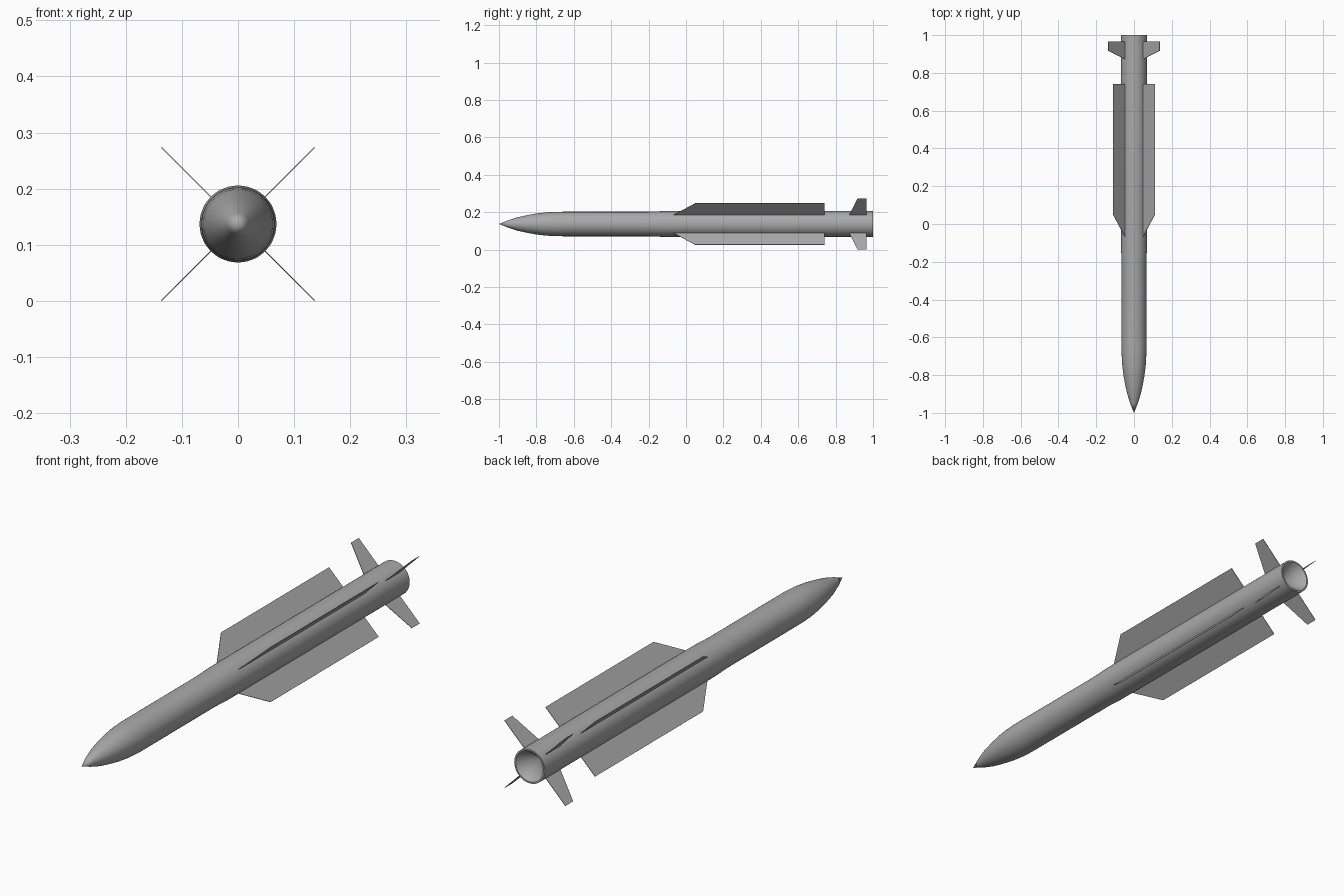
import bpy, bmesh, math
from mathutils import Vector

if "Cube" in bpy.data.objects:
    bpy.data.objects.remove(bpy.data.objects["Cube"])

AXIS_Z = 0.137
SEG = 48

grey = bpy.data.materials.new("light grey paint")
grey.diffuse_color = (0.40, 0.40, 0.40, 1)
grey.use_nodes = True
grey.node_tree.nodes["Principled BSDF"].inputs["Base Color"].default_value = grey.diffuse_color


def finish(name, bm):
    bmesh.ops.recalc_face_normals(bm, faces=bm.faces)
    me = bpy.data.meshes.new(name)
    bm.to_mesh(me)
    bm.free()
    ob = bpy.data.objects.new(name, me)
    bpy.context.collection.objects.link(ob)
    me.materials.append(grey)
    return ob


def lathe(name, profile):
    """Revolve (y, radius) points about the long axis."""
    bm = bmesh.new()
    pts = [bm.verts.new((r, y, 0)) for y, r in profile]
    edges = [bm.edges.new(p) for p in zip(pts, pts[1:])]
    bmesh.ops.spin(bm, geom=pts + edges, cent=(0, 0, 0), axis=(0, 1, 0),
                   angle=math.tau, steps=SEG, use_merge=True)
    bmesh.ops.remove_doubles(bm, verts=bm.verts, dist=1e-5)
    bmesh.ops.translate(bm, verts=bm.verts, vec=(0, 0, AXIS_Z))
    ob = finish(name, bm)
    bpy.ops.object.select_all(action='DESELECT')
    ob.select_set(True)
    bpy.context.view_layer.objects.active = ob
    bpy.ops.object.shade_smooth_by_angle(angle=math.radians(30))
    return ob


def fin(name, outline, angle, thick):
    """Thin plate from a (y, radius) outline, turned about the long axis."""
    d = Vector((math.cos(angle), 0, math.sin(angle)))
    n = Vector((-math.sin(angle), 0, math.cos(angle))) * thick / 2
    bm = bmesh.new()
    sides = []
    for s in (-1, 1):
        sides.append([bm.verts.new(d * r + Vector((0, y, AXIS_Z)) + n * s)
                      for y, r in outline])
        bm.faces.new(sides[-1])
    a, b = sides
    for i in range(len(a)):
        j = (i + 1) % len(a)
        bm.faces.new((a[i], a[j], b[j], b[i]))
    return finish(name, bm)


# Body: pointed nose, slim forward tube, flare to rear tube, conical nozzle
lathe("body", [
    (-1.0, 0), (-0.95, 0.020), (-0.90, 0.036), (-0.85, 0.047),
    (-0.80, 0.056), (-0.75, 0.062), (-0.70, 0.065), (-0.66, 0.0655),
    (-0.20, 0.0655), (-0.13, 0.0685), (1.0, 0.0685), (1.0, 0.062),
    (0.93, 0)])

# Four long wings and four tail fins in an X layout
wing = [(-0.07, 0.066), (0.05, 0.157), (0.74, 0.157), (0.74, 0.066)]
tail = [(0.872, 0.066), (0.917, 0.193), (0.966, 0.193), (0.966, 0.066)]
for i in range(4):
    a = math.radians(45 + 90 * i)
    fin(f"wing_{i + 1}", wing, a, 0.002)
    fin(f"tail_fin_{i + 1}", tail, a, 0.002)
